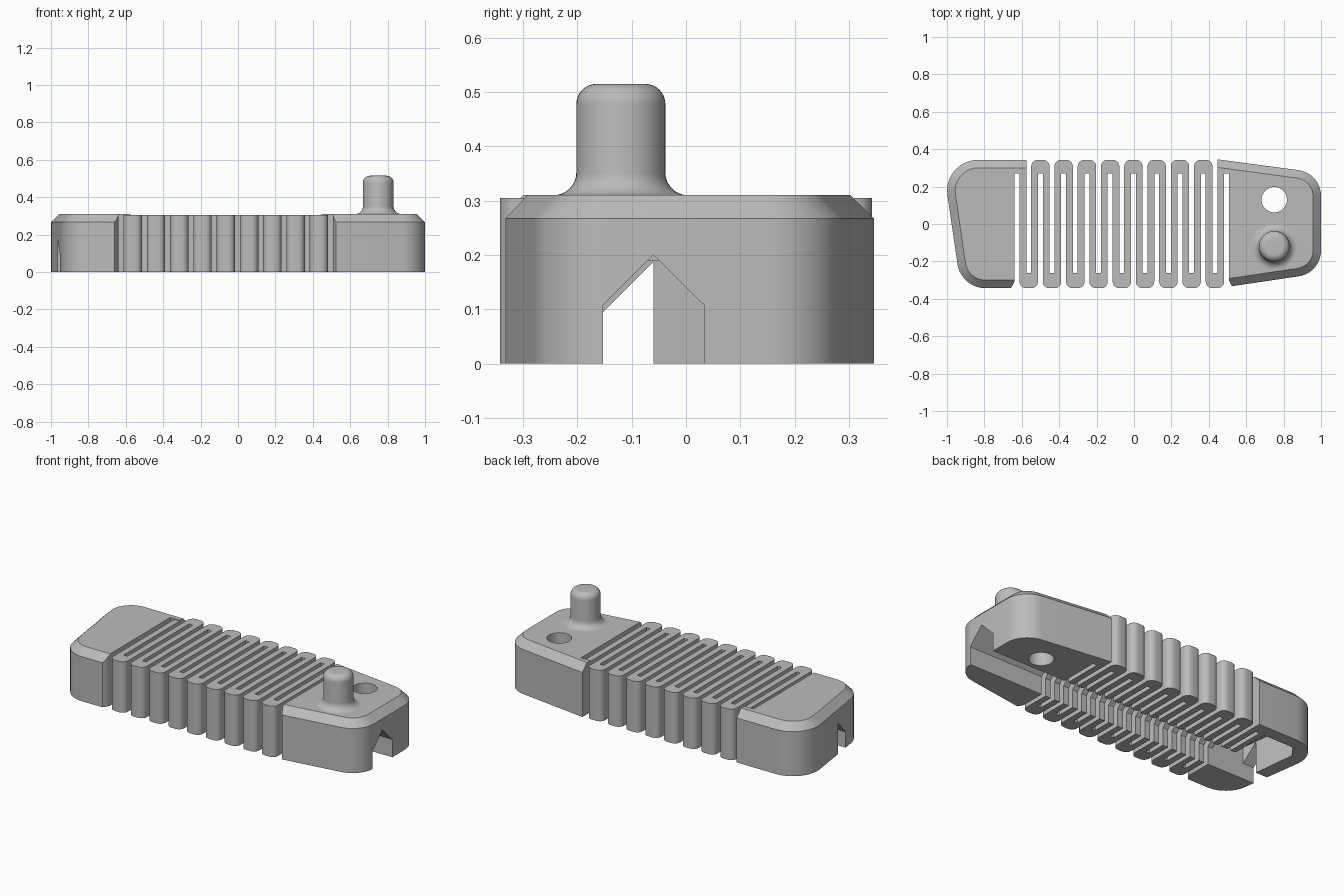
import bpy, bmesh, math
from mathutils import Vector

if "Cube" in bpy.data.objects:
    bpy.data.objects.remove(bpy.data.objects["Cube"], do_unlink=True)

GREY = (0.5, 0.5, 0.5, 1)
grey = bpy.data.materials.new("plain_grey")
grey.use_nodes = True
grey.diffuse_color = GREY
grey.node_tree.nodes["Principled BSDF"].inputs["Base Color"].default_value = GREY


def fillet(corners, steps=10):
    """Round every (x, y, radius) corner of a polygon."""
    out = []
    for i, (x, y, r) in enumerate(corners):
        p = Vector((x, y))
        if not r:
            out.append(p)
            continue
        a = (Vector(corners[i - 1][:2]) - p).normalized()
        b = (Vector(corners[(i + 1) % len(corners)][:2]) - p).normalized()
        half = a.angle(b) / 2
        centre = p + (a + b).normalized() * r / math.sin(half)
        v, w = p + a * r / math.tan(half) - centre, p + b * r / math.tan(half) - centre
        start = math.atan2(v.y, v.x)
        turn = (math.atan2(w.y, w.x) - start + math.pi) % math.tau - math.pi
        for k in range(steps + 1):
            t = start + turn * k / steps
            out.append(centre + Vector((math.cos(t), math.sin(t))) * r)
    return out


def shrink(points, d):
    """Offset a counter-clockwise outline inwards."""
    out = []
    for i, p in enumerate(points):
        e = (p - points[i - 1]).normalized()
        f = (points[(i + 1) % len(points)] - p).normalized()
        n, m = Vector((-e.y, e.x)), Vector((-f.y, f.x))
        out.append(p + (n + m) * d / (1 + n.dot(m)))
    return out


def loft(name, layers, along="z"):
    """Solid through (outline, height) layers along z or x."""
    bm = bmesh.new()
    rings = []
    for pts, h in layers:
        rings.append([bm.verts.new((p[0], p[1], h) if along == "z" else (h, p[0], p[1])) for p in pts])
    for low, high in zip(rings, rings[1:]):
        for i in range(len(low)):
            bm.faces.new((low[i - 1], low[i], high[i], high[i - 1]))
    bm.faces.new(rings[0][::-1])
    bm.faces.new(rings[-1])
    bmesh.ops.recalc_face_normals(bm, faces=bm.faces)
    mesh = bpy.data.meshes.new(name)
    bm.to_mesh(mesh)
    bm.free()
    mesh.materials.append(grey)
    ob = bpy.data.objects.new(name, mesh)
    bpy.context.collection.objects.link(ob)
    return ob


def activate(ob):
    bpy.ops.object.select_all(action="DESELECT")
    ob.select_set(True)
    bpy.context.view_layer.objects.active = ob


def cut(ob, pts, lo, hi, along="z"):
    cutter = loft("cutter", [(pts, lo), (pts, hi)], along)
    cutter.hide_render = True
    activate(ob)
    mod = ob.modifiers.new("cut", "BOOLEAN")
    mod.operation, mod.solver, mod.object = "DIFFERENCE", "EXACT", cutter
    bpy.ops.object.modifier_apply(modifier=mod.name)
    bpy.data.objects.remove(cutter, do_unlink=True)


def smooth(ob):
    activate(ob)
    bpy.ops.object.shade_smooth_by_angle(angle=math.radians(30))


def end_block(name, corners):
    base = fillet(corners)
    return loft(name, [(base, 0), (base, 0.267), (shrink(base, 0.043), 0.31)])


SIDE, HALF_SLIT, STEP, FIRST = 0.343, 0.013, 0.0622, -0.625
SLIT_TOP, SLIT_LOW = 0.27, -0.262
LEFT_Y, MID_Y, RIGHT_Y = -0.153, -0.06, 0.034
TUNNEL = [(LEFT_Y, -0.1), (RIGHT_Y, -0.1), (RIGHT_Y, 0.107), (MID_Y, 0.2), (LEFT_Y, 0.107)]
HALF_TUNNEL = [(LEFT_Y, -0.1), (MID_Y, -0.1), (MID_Y, 0.187), (LEFT_Y, 0.094)]

# Zigzag flexible middle: slits open alternately to the back and the front
slit_x = [FIRST + STEP * k for k in range(19)]
x0, x1 = slit_x[0] + HALF_SLIT, slit_x[-1] - HALF_SLIT
back, front = [], []
for k, x in enumerate(slit_x):
    a, b = x - HALF_SLIT, x + HALF_SLIT
    if k % 2:
        r0, r1 = (0 if k == 1 else 0.035), (0 if k == 17 else 0.035)
        y0, y1 = (SLIT_TOP if k == 1 else SIDE), (SLIT_TOP if k == 17 else SIDE)
        back += [(a, y0, r0), (a, SLIT_LOW, 0), (b, SLIT_LOW, 0), (b, y1, r1)]
    elif 0 < k < 18:
        front += [(a, -SIDE, 0.035), (a, SLIT_TOP, 0), (b, SLIT_TOP, 0), (b, -SIDE, 0.035)]
front = [(x0, -SIDE, 0.035)] + front + [(x1, -SIDE, 0.035)]
zigzag = fillet([(x0, SLIT_TOP, 0)] + back + [(x1, SLIT_TOP, 0)] + front[::-1], 6)
middle = loft("flexible_zigzag", [(zigzag, 0), (zigzag, 0.305)])
cut(middle, TUNNEL, -0.8, 0.8, "x")
smooth(middle)

# Slanted end block with its pocket and half-width cable exit
slanted = end_block("slanted_end_block", [
    (-0.4, SIDE, 0), (-1.025, SIDE, 0.165), (-0.925, -SIDE, 0.15), (-0.4, -SIDE, 0)])
a, b = slit_x[0] - HALF_SLIT, slit_x[1] - HALF_SLIT
cut(slanted, [(a - 0.035, -0.36), (a - 0.012, -0.33), (a, -0.305), (a, SLIT_TOP),
              (b, SLIT_TOP), (b, 1), (0, 1), (0, -1), (a - 0.035, -1)], -1, 1)
cut(slanted, [(-0.67, LEFT_Y), (-0.67, 0.27), (-0.87, 0.27), (-0.92, 0.2), (-0.88, LEFT_Y)], -0.1, 0.19)
cut(slanted, TUNNEL, -0.7, 0, "x")
cut(slanted, HALF_TUNNEL, -1.1, -0.85, "x")
smooth(slanted)

# Tapered end block with the cable entry and the through hole
tapered = end_block("tapered_end_block", [
    (0.4, -0.351, 0), (1.0, -0.262, 0.14), (1.0, 0.272, 0.14), (0.4, 0.352, 0)])
a, b = slit_x[-1] + HALF_SLIT, slit_x[-2] + HALF_SLIT
cut(tapered, [(a + 0.035, -1), (a + 0.035, -0.355), (a + 0.012, -0.325), (a, -0.3),
              (a, SLIT_TOP), (b, SLIT_TOP), (b, 1), (0, 1), (0, -1)], -1, 1)
cut(tapered, TUNNEL, 0, 1.1, "x")


def circle(cx, cy, r, n=40):
    return [(cx + r * math.cos(math.tau * i / n), cy + r * math.sin(math.tau * i / n)) for i in range(n)]


cut(tapered, circle(0.75, 0.13, 0.068), -1, 1)
smooth(tapered)

# Round locking pin with a flared foot and a rounded tip
R, FOOT, TIP = 0.082, 0.042, 0.037
profile = [(0.124, 0.3)]
for k in range(9):
    t = math.pi / 2 * k / 8
    profile.append((R + FOOT * (1 - math.sin(t)), 0.31 + FOOT * (1 - math.cos(t))))
for k in range(9):
    t = math.pi / 2 * k / 8
    profile.append((R - TIP * (1 - math.cos(t)), 0.515 - TIP * (1 - math.sin(t))))
pin = loft("locking_pin", [(circle(0.75, -0.12, r), z) for r, z in profile])
smooth(pin)
